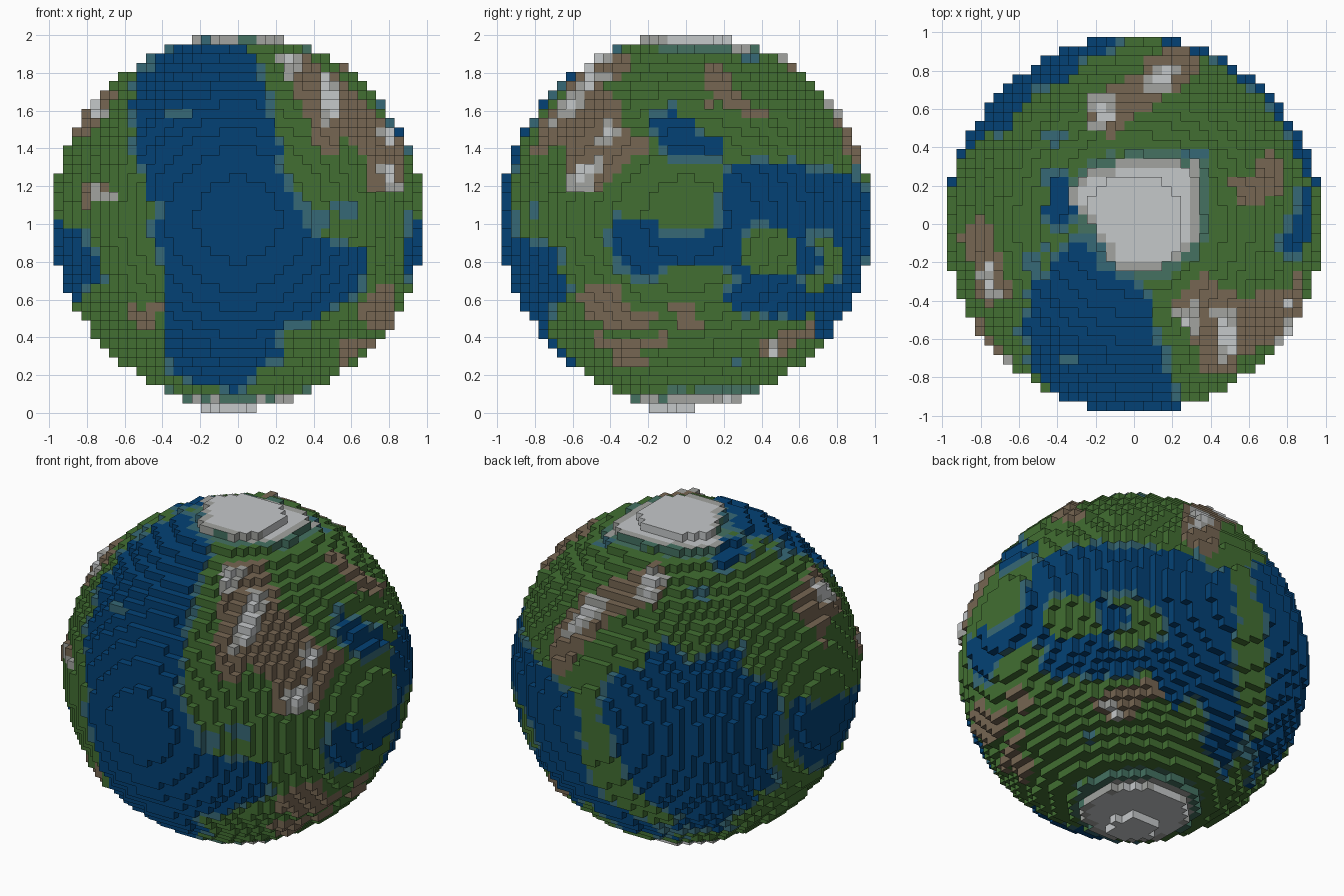
import bpy, bmesh, math
from mathutils import Vector, noise

old = bpy.data.objects.get("Cube")
if old:
    bpy.data.objects.remove(old)

VOXEL = 2 / 41          # block size
RADIUS = 20             # sea level in blocks
GLOBE = RADIUS * VOXEL


# Projection directions used to lay out the map: (right, up, outward)
def direction(azimuth, elevation):
    a, e = math.radians(azimuth), math.radians(elevation)
    flat = Vector((math.sin(a), -math.cos(a), 0))
    right = Vector((math.cos(a), math.sin(a), 0))
    up = Vector((0, 0, math.cos(e))) - flat * math.sin(e)
    return right, up, flat * math.cos(e) + Vector((0, 0, math.sin(e)))


FRONT = direction(0, 0)
SIDE = direction(90, 0)
TOP = direction(0, 90)
BACK = direction(212, 25)
UNDER = direction(145, -28)

regions = {"sea": [], "island": [], "shoal": [], "rock": [], "snow": [], "ice": []}


def region(kind, view, *points):
    """Outline of a map region, in hundredths of a unit from the globe's centre."""
    pts = [(u / 100, v / 100) for u, v in points]
    regions[kind].append((view, pts, list(zip(pts, pts[1:] + pts[:1]))))


# Great front ocean
region("sea", FRONT, (-23, 95), (0, 93), (10, 83), (15, 68), (19, 53), (22, 38), (25, 18),
       (32, 8), (36, -2), (48, -12), (67, -16), (67, -37), (50, -48), (33, -53), (23, -62),
       (23, -74), (10, -80), (0, -91), (-10, -88), (-35, -82), (-39, -62), (-38, -42),
       (-44, -12), (-40, 18), (-43, 33), (-54, 36), (-55, 63), (-54, 77), (-38, 88))
region("sea", TOP, (-35, -8), (-25, -8), (-15, -22), (0, -30), (8, -42), (12, -60),
       (18, -75), (20, -110), (-45, -110), (-50, -80), (-58, -55), (-52, -38), (-45, -22))
# Western sea and northern inlet
region("sea", FRONT, (-110, 0), (-92, 0), (-80, -12), (-73, -20), (-73, -32), (-82, -38),
       (-85, -48), (-110, -50))
region("sea", BACK, (62, -30), (66, -14), (75, -18), (110, -10), (110, -45), (85, -50), (70, -55))
region("sea", TOP, (-46, 27), (-36, 27), (-31, 8), (-35, -8), (-46, 3))
# Eastern sea, its bay and the northern lake
region("sea", SIDE, (-38, 0), (-14, 0), (-13, -7), (15, -7), (18, 15), (20, 24), (36, 32),
       (55, 30), (86, 18), (110, 15), (110, -30), (82, -42), (60, -53), (31, -49), (20, -40),
       (28, -33), (20, -24), (-13, -24), (-16, -32), (-35, -28), (-39, -15))
region("sea", SIDE, (-20, 52), (-8, 61), (-4, 51), (5, 54), (6, 43), (19, 43), (19, 34),
       (-5, 31), (-13, 40))
region("sea", BACK, (-110, 8), (-95, 8), (-85, 0), (-64, -15), (-60, -38), (-48, -68),
       (-60, -80), (-110, -60))
region("sea", UNDER, (-54, 59), (-18, 67), (26, 64), (50, 43), (52, 20), (50, -10), (60, -35),
       (50, -60), (36, -45), (34, -20), (20, 2), (-10, 5), (-30, 8))
# Great back ocean
region("sea", BACK, (-44, -12), (-34, -2), (-18, -2), (-18, 7), (-7, 13), (7, 4), (26, 15),
       (37, 13), (34, 2), (56, -12), (59, -28), (53, -50), (56, -64), (34, -72), (10, -92),
       (-20, -90), (-45, -75), (-40, -55), (-43, -35))
region("sea", UNDER, (75, 50), (110, 60), (110, -60), (80, -50), (65, -65), (72, -20),
       (85, 0), (72, 20))

# Curling islands in the eastern sea and the strip of land beyond it
region("island", SIDE, (33, -3), (48, -4), (57, -10), (58, -29), (40, -29), (32, -25), (30, -10))
region("island", SIDE, (62, -8), (75, -9), (83, -18), (81, -30), (66, -39), (61, -33),
       (72, -26), (74, -16))
region("island", UNDER, (50, 52), (66, 37), (70, 10), (73, -36), (64, -40), (54, -16),
       (51, 14), (55, 32))

# Shallows
region("shoal", FRONT, (30, 15), (39, 7), (47, 3), (48, -6), (34, -4))
region("shoal", FRONT, (50, 9), (60, 8), (62, 0), (52, 0))
region("shoal", FRONT, (-38, 59), (-25, 59), (-25, 55), (-38, 55))
region("shoal", BACK, (6, 48), (18, 46), (16, 38), (8, 40))
region("shoal", UNDER, (-36, -41), (-27, -40), (-28, -51))
region("shoal", TOP, (24, 40), (38, 40), (34, 30), (26, 32))

# Mountain ranges
region("rock", FRONT, (20, 88), (35, 88), (55, 73), (57, 55), (70, 58), (80, 48), (88, 38),
       (87, 13), (74, 14), (70, 33), (55, 42), (52, 31), (42, 36), (35, 53), (30, 73))
region("rock", FRONT, (-84, 20), (-68, 21), (-66, 10), (-80, 6))
region("rock", FRONT, (-60, -45), (-42, -45), (-40, -57), (-57, -55))
region("rock", FRONT, (68, -37), (82, -35), (82, -50), (74, -58), (63, -52))
region("rock", FRONT, (50, -61), (75, -62), (73, -67), (55, -67))
region("rock", SIDE, (-45, 73), (-35, 63), (-33, 43), (-45, 33), (-50, 18), (-65, 16),
       (-63, 38), (-50, 48), (-58, 58))
region("rock", SIDE, (8, 82), (22, 80), (25, 68), (31, 55), (20, 58), (10, 70))
region("rock", SIDE, (-53, -33), (-35, -35), (-37, -50), (-50, -52))
region("rock", SIDE, (-10, -42), (5, -42), (9, -57), (-5, -58))
region("rock", SIDE, (-43, -64), (-25, -65), (-20, -75), (-38, -77))
region("rock", SIDE, (38, -60), (58, -58), (78, -50), (78, -56), (60, -64), (50, -72), (42, -72))
region("rock", TOP, (-25, 65), (-10, 71), (0, 77), (10, 88), (30, 88), (34, 80), (20, 68),
       (5, 68), (-5, 60), (-10, 45), (-23, 48))
region("rock", TOP, (60, 18), (70, 43), (77, 32), (75, 12))
region("rock", TOP, (-92, -5), (-72, -4), (-68, -20), (-60, -38), (-78, -42), (-85, -20))
region("rock", BACK, (-18, 56), (-10, 45), (-24, 37), (-48, 21), (-62, -1), (-70, -6),
       (-76, 10), (-62, 32), (-37, 51))
region("rock", BACK, (60, 46), (72, 42), (80, 20), (66, 30))

# Snowy peaks
region("snow", FRONT, (39, 78), (50, 75), (55, 53), (45, 48), (41, 63))
region("snow", FRONT, (22, 86), (34, 84), (31, 75), (23, 76))
region("snow", FRONT, (73, 29), (82, 31), (84, 14), (74, 15))
region("snow", FRONT, (-78, 18), (-64, 14), (-64, 9), (-78, 11))
region("snow", SIDE, (-48, 40), (-38, 53), (-33, 43), (-42, 35))
region("snow", SIDE, (42, -64), (48, -64), (48, -73), (42, -72))
region("snow", TOP, (-22, 66), (-10, 66), (-9, 50), (-21, 49))
region("snow", TOP, (7, 79), (21, 82), (20, 69), (7, 69))
region("snow", TOP, (-79, -18), (-69, -17), (-70, -39), (-78, -37))
region("snow", BACK, (-70, 13), (-54, 36), (-43, 39), (-52, 22))

# Northern ice cap
region("ice", TOP, (-34, 18), (-25, 25), (-12, 31), (3, 34), (32, 31), (33, -8), (24, -16),
       (14, -24), (-10, -24), (-18, -10), (-25, 5), (-34, 9))


def depth(kind, p):
    """How far p lies inside the nearest region of a kind (negative outside)."""
    best = -1
    for (right, up, out), pts, edges in regions[kind]:
        if p.dot(out) < 0.1:
            continue
        u, v = p.dot(right), p.dot(up)
        inside, near = False, 1
        for (ax, ay), (bx, by) in edges:
            dx, dy = bx - ax, by - ay
            if (ay > v) != (by > v) and u < ax + dx * (v - ay) / dy:
                inside = not inside
            t = max(0, min(1, ((u - ax) * dx + (v - ay) * dy) / (dx * dx + dy * dy)))
            near = min(near, math.hypot(u - ax - t * dx, v - ay - t * dy))
        best = max(best, near if inside else -near)
    return best


def terrain(centre):
    """Name of the ground cover in the direction of a point."""
    p = centre.normalized() * GLOBE
    shore = 0.01 + 0.03 * noise.noise(p * 9)
    p = p + noise.noise_vector(p * 7) * 0.012
    south = 0.31 - math.hypot(p.x, p.y - 0.03) if p.z < 0 else -1
    ice = max(south, depth("ice", p) if p.z > 0 else -1)
    if ice > 0:
        return "ice" if ice > 0.04 else "pale_rock"
    snow = depth("snow", p)
    if snow > 0:
        return "ice" if snow > 0.025 else "pale_rock"
    sea, island = depth("sea", p), depth("island", p)
    if island > 0:
        return "grass"
    shoal = depth("shoal", p) > 0
    if sea > shore:
        return "shallows" if island > -0.015 or shoal else "ocean"
    if sea > shore - 0.028 or shoal:
        return "shallows"
    if depth("rock", p) > 0:
        return "rock"
    return "marsh" if ice > -0.05 - shore else "grass"


COLOURS = {
    "ocean": (0.001, 0.053, 0.178),
    "shallows": (0.037, 0.14, 0.18),
    "marsh": (0.058, 0.165, 0.12),
    "grass": (0.054, 0.158, 0.032),
    "rock": (0.18, 0.132, 0.085),
    "pale_rock": (0.36, 0.37, 0.35),
    "ice": (0.56, 0.58, 0.59),
}
HEIGHT = {"rock": 0.4, "pale_rock": 0.6, "ice": 0.7}


def ground_radius(centre):
    cover = terrain(centre)
    if abs(centre.z) < 0.9 * centre.length:
        return RADIUS + HEIGHT.get(cover, 0.03)
    if cover not in ("ice", "pale_rock"):
        return RADIUS
    if centre.z > 0:
        return RADIUS + 0.2
    # Small knob under the southern cap
    return RADIUS + (0.9 if math.hypot(centre.x + 1, centre.y + 1.5) < 2.6 else 0.5)


# Solid blocks: everything below sea level, plus raised ground
solid = set()
span = range(-RADIUS - 2, RADIUS + 2)
for i in span:
    for j in span:
        for k in span:
            c = Vector((i + 0.5, j + 0.5, k + 0.5))
            r = c.length
            if r <= RADIUS or (r < RADIUS + 1 and r <= ground_radius(c)):
                solid.add((i, j, k))

# Globe surface: one square for each exposed block side
bm = bmesh.new()
corners = {}


def corner(c):
    if c not in corners:
        corners[c] = bm.verts.new((c[0] * VOXEL, c[1] * VOXEL, (c[2] + RADIUS + 1) * VOXEL))
    return corners[c]


names = list(COLOURS)
for block in sorted(solid):
    for axis in range(3):
        for side in (0, 1):
            beyond = list(block)
            beyond[axis] += 2 * side - 1
            if tuple(beyond) in solid:
                continue
            loop = []
            for s, t in ((0, 0), (1, 0), (1, 1), (0, 1)):
                c = list(block)
                c[axis] += side
                c[(axis + 1) % 3] += s
                c[(axis + 2) % 3] += t
                loop.append(tuple(c))
            middle = sum((Vector(c) for c in loop), Vector()) / 4
            face = bm.faces.new([corner(c) for c in (loop if side else loop[::-1])])
            face.material_index = names.index(terrain(middle))

mesh = bpy.data.meshes.new("block_globe")
bm.to_mesh(mesh)
bm.free()
for name, rgb in COLOURS.items():
    mat = bpy.data.materials.new(name)
    mat.use_nodes = True
    mat.diffuse_color = (*rgb, 1)
    mat.node_tree.nodes["Principled BSDF"].inputs["Base Color"].default_value = (*rgb, 1)
    mesh.materials.append(mat)
globe = bpy.data.objects.new("block_globe", mesh)
bpy.context.collection.objects.link(globe)
